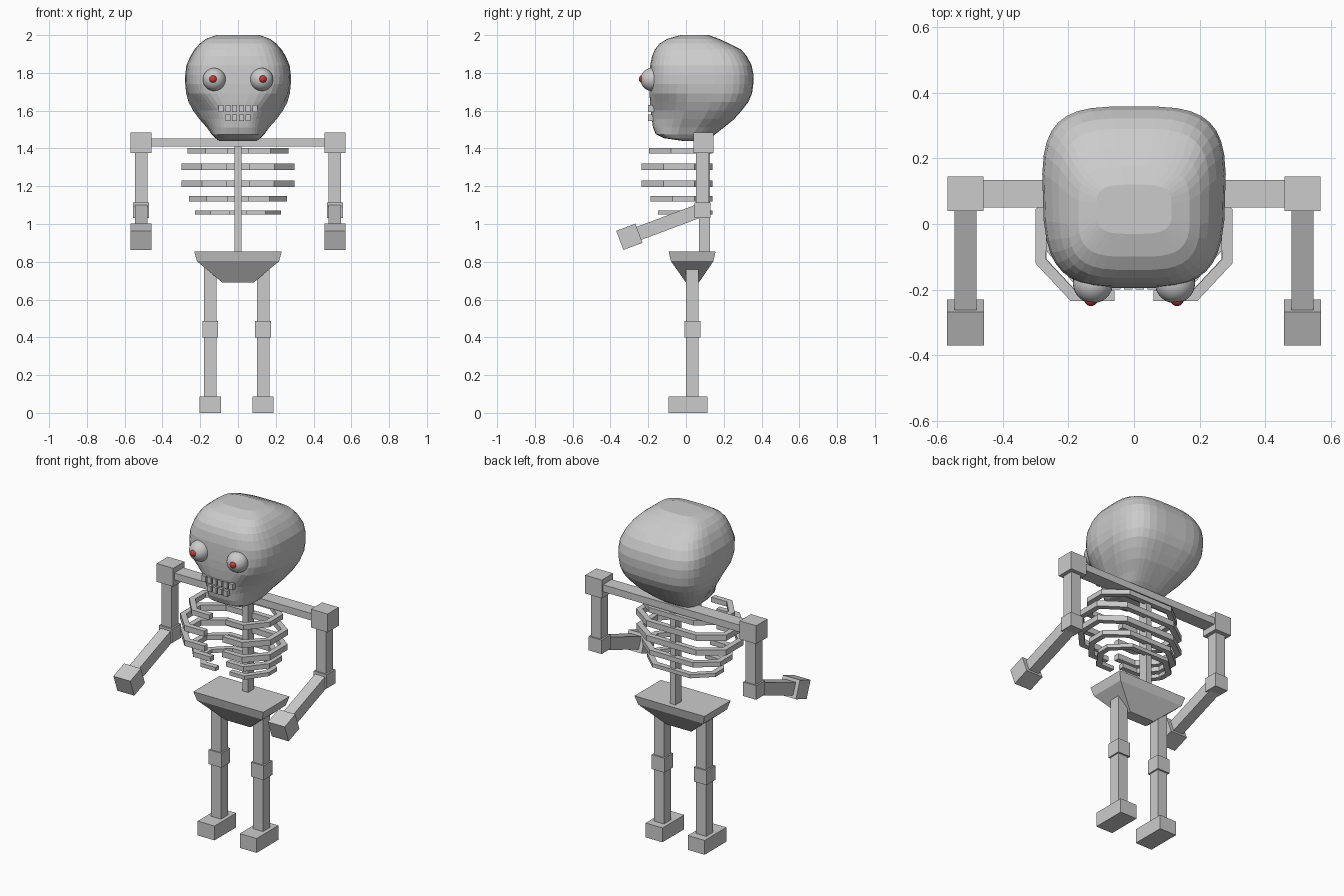
import bpy, bmesh, math
from mathutils import Vector

if "Cube" in bpy.data.objects:
    bpy.data.objects.remove(bpy.data.objects["Cube"])


def material(name, rgb):
    m = bpy.data.materials.new(name)
    m.diffuse_color = (*rgb, 1)
    m.use_nodes = True
    m.node_tree.nodes["Principled BSDF"].inputs["Base Color"].default_value = m.diffuse_color
    return m


BONE = material("bone grey", (0.6, 0.6, 0.6))
RED = material("pupil red", (0.6, 0.04, 0.04))


def mesh_object(name, verts, faces, mat=BONE):
    me = bpy.data.meshes.new(name)
    me.from_pydata(verts, [], faces)
    bm = bmesh.new()
    bm.from_mesh(me)
    bmesh.ops.recalc_face_normals(bm, faces=bm.faces)
    bm.to_mesh(me)
    bm.free()
    me.materials.append(mat)
    ob = bpy.data.objects.new(name, me)
    bpy.context.collection.objects.link(ob)
    return ob


def loft(name, rings):
    """Join equal-length closed rings and cap both ends."""
    n = len(rings[0])
    faces = [(r * n + i, r * n + (i + 1) % n, (r + 1) * n + (i + 1) % n, (r + 1) * n + i)
             for r in range(len(rings) - 1) for i in range(n)]
    last = (len(rings) - 1) * n
    faces += [tuple(range(n)), tuple(range(last, last + n))]
    return mesh_object(name, [v for ring in rings for v in ring], faces)


def rect(hx, y0, y1, z):
    return [(-hx, y0, z), (hx, y0, z), (hx, y1, z), (-hx, y1, z)]


def box(name, centre, size, tilt=0):
    hx, hy, hz = (s / 2 for s in size)
    ob = loft(name, [rect(hx, -hy, hy, -hz), rect(hx, -hy, hy, hz)])
    ob.location = centre
    ob.rotation_euler.x = tilt
    return ob


def ball(name, centre, radius, mat):
    bpy.ops.mesh.primitive_uv_sphere_add(segments=32, ring_count=16, radius=radius,
                                         location=centre, rotation=(math.pi / 2, 0, 0))
    ob = bpy.context.object
    ob.name = name
    ob.data.materials.append(mat)
    bpy.ops.object.shade_smooth()


def band(name, path, z, height, thick):
    """Flat strip that follows an outer path, with mitred corners."""
    pts = [Vector(p) for p in path]
    dirs = [(b - a).normalized() for a, b in zip(pts, pts[1:])]
    rings = []
    for i, p in enumerate(pts):
        d0, d1 = dirs[max(i - 1, 0)], dirs[min(i, len(dirs) - 1)]
        n0, n1 = Vector((d0.y, -d0.x)), Vector((d1.y, -d1.x))
        m = (n0 + n1).normalized()
        q = p + m * thick / m.dot(n0)
        rings.append([(p.x, p.y, z - height / 2), (q.x, q.y, z - height / 2),
                      (q.x, q.y, z + height / 2), (p.x, p.y, z + height / 2)])
    loft(name, rings)


# Skull: rounded-square sections (z, half width, front y, back y, jaw taper)
sections = [
    (1.44, .10, -.02, .10, 0), (1.455, .12, -.12, .125, .05), (1.475, .14, -.16, .155, .15),
    (1.51, .165, -.175, .20, .30), (1.555, .205, -.182, .255, .42), (1.60, .238, -.187, .295, .42),
    (1.645, .262, -.191, .33, .30), (1.69, .275, -.194, .35, .15), (1.74, .28, -.195, .357, .08),
    (1.79, .28, -.193, .358, .06), (1.84, .274, -.19, .348, .06), (1.89, .252, -.18, .322, .06),
    (1.925, .23, -.165, .29, .04), (1.955, .203, -.14, .23, .02), (1.98, .17, -.10, .175, 0),
    (2.0, .115, -.03, .12, 0)]
N = 36
head = []
for z, w, yf, yb, taper in sections:
    ring = []
    for i in range(N):
        a = 2 * math.pi * (i + .5) / N
        c, s = math.cos(a), math.sin(a)
        x = math.copysign(abs(c) ** .56, c) * w
        t = math.copysign(abs(s) ** .56, s)
        ring.append((x * (1 - taper * max(-t, 0)), (yf + yb) / 2 + t * (yb - yf) / 2, z))
    head.append(ring)
loft("skull", head)

# Teeth
for row, count, z, h in (("upper", 6, 1.612, .036), ("lower", 4, 1.562, .034)):
    for i in range(count):
        box(f"{row}_tooth_{i}", ((i - (count - 1) / 2) * .036, -.185, z), (.026, .03, h))

# Spine and pelvis
box("spine", (0, .098, 1.125), (.036, .056, .57))
loft("pelvis", [rect(.083, 0, .068, .69), rect(.217, -.08, .145, .803), rect(.232, -.092, .157, .855)])

# Shoulder bar
box("shoulder_bar", (0, .092, 1.432), (.94, .084, .042))

# Ribs: z, half width, front y, height
ribs = [(1.387, .268, -.195, .03), (1.302, .30, -.235, .034), (1.213, .298, -.235, .034),
        (1.133, .26, -.187, .029), (1.06, .228, -.148, .022)]

for side, s in (("left", -1), ("right", 1)):
    # Eyes
    ball(f"{side}_eye", (s * .125, -.18, 1.765), .061, BONE)
    ball(f"{side}_pupil", (s * .131, -.229, 1.767), .021, RED)

    # Half ribs, open at the front
    for i, (z, w, yf, h) in enumerate(ribs):
        path = [(0, .14), (.55 * w, .14), (w, .045), (w, yf + .115), (.64 * w, yf), (.2 * w, yf)]
        band(f"{side}_rib_{i}", [(s * x, y) for x, y in path], z, h, .032 * s)

    # Arm
    x = s * .513
    box(f"{side}_shoulder", (x, .092, 1.43), (.11, .106, .11))
    box(f"{side}_upper_arm", (x, .087, 1.23), (.066, .067, .36))
    box(f"{side}_elbow", (x, .087, 1.073), (.086, .084, .084))
    tilt = math.radians(20.5)
    box(f"{side}_forearm", (x, -.095, 1.008), (.066, .36, .073), tilt)
    box(f"{side}_hand", (x, -.30, .932), (.112, .108, .108), tilt)

    # Leg
    x = s * .14 - .007
    box(f"{side}_leg", (x, .033, .41), (.066, .066, .72))
    box(f"{side}_knee", (x, .034, .443), (.084, .084, .086))
    box(f"{side}_foot", (x, .01, .043), (.112, .206, .086))
